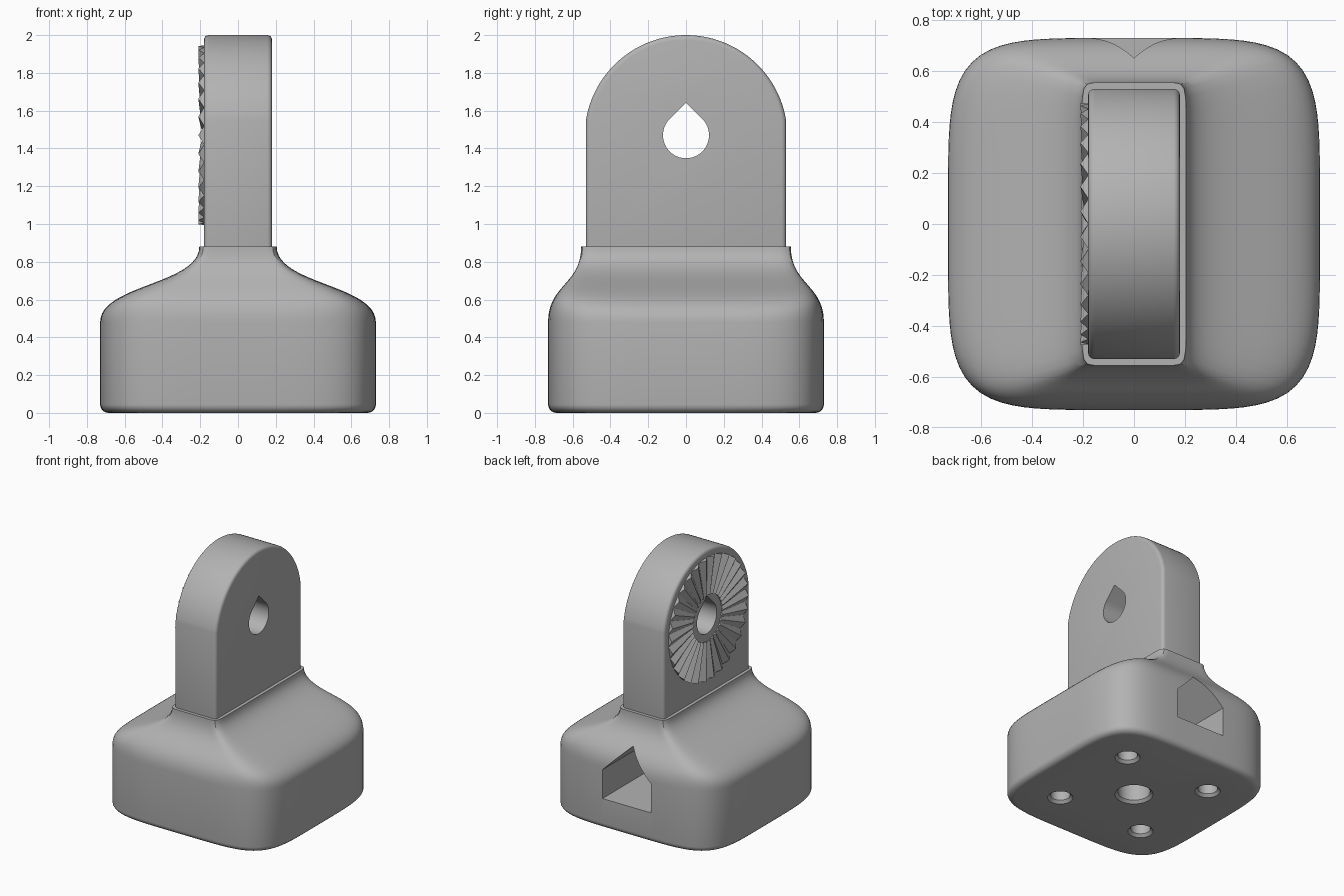
import bpy, bmesh
from math import sin, cos, pi, radians
from mathutils import Vector

old = bpy.data.objects.get("Cube")
if old:
    bpy.data.objects.remove(old, do_unlink=True)

grey = bpy.data.materials.new("plain grey")
grey.use_nodes = True
grey.diffuse_color = (0.45, 0.45, 0.45, 1)
grey.node_tree.nodes["Principled BSDF"].inputs["Base Color"].default_value = grey.diffuse_color


def make_object(name, bm):
    bmesh.ops.recalc_face_normals(bm, faces=bm.faces)
    mesh = bpy.data.meshes.new(name)
    bm.to_mesh(mesh)
    bm.free()
    mesh.materials.append(grey)
    obj = bpy.data.objects.new(name, mesh)
    bpy.context.collection.objects.link(obj)
    return obj


def loft(name, rings):
    """Skin a list of closed rings and cap both ends."""
    bm = bmesh.new()
    loops = [[bm.verts.new(p) for p in ring] for ring in rings]
    for a, b in zip(loops, loops[1:]):
        for i in range(len(a)):
            j = (i + 1) % len(a)
            bm.faces.new((a[i], a[j], b[j], b[i]))
    bm.faces.new(loops[0])
    bm.faces.new(loops[-1])
    return make_object(name, bm)


def activate(obj):
    bpy.ops.object.select_all(action='DESELECT')
    obj.select_set(True)
    bpy.context.view_layer.objects.active = obj


def cut(obj, cutter):
    activate(obj)
    mod = obj.modifiers.new("cut", 'BOOLEAN')
    mod.operation, mod.solver, mod.object = 'DIFFERENCE', 'EXACT', cutter
    bpy.ops.object.modifier_apply(modifier=mod.name)
    bpy.data.objects.remove(cutter, do_unlink=True)


def smooth(obj):
    activate(obj)
    bpy.ops.object.shade_smooth_by_angle(angle=radians(30))


def squircle(hx, hy, z, power, count=128):
    """Rounded rectangle ring; a higher power gives tighter corners."""
    ring = []
    for i in range(count):
        c, s = cos(2 * pi * i / count), sin(2 * pi * i / count)
        k = (abs(c) ** power + abs(s) ** power) ** (-1 / power)
        ring.append((hx * c * k, hy * s * k, z))
    return ring


# Base: rounded foot, straight wall, then a flowing shoulder up to the collar
HALF, FILLET = 0.73, 0.045
rings = []
for i in range(6):
    a = pi / 2 * i / 5
    h = HALF - FILLET * (1 - sin(a))
    rings.append(squircle(h, h, FILLET * (1 - cos(a)), 5))
for i in range(25):
    u = i / 24
    t = (1 - u) ** 3 + 3 * u * (1 - u) ** 2
    z = 0.48 + 0.6 * u * (1 - u) ** 2 + 0.6 * u * u * (1 - u) + 0.4 * u ** 3
    rings.append(squircle(0.205 + 0.525 * t, 0.555 + 0.175 * t, z, 5 + 11 * (1 - t)))
base = loft("base", rings)

# Cable channel with a self-supporting roof, open at the back
house = [(-0.21, 0.235), (0.21, 0.235), (0.21, 0.46), (0, 0.67), (-0.21, 0.46)]
cut(base, loft("channel_cutter", [[(x, y, z) for x, z in house] for y in (-0.21, 1)]))


# Chamfered holes in the underside
def hole_cutter(x, y, radius, top):
    steps = [(-0.02, radius + 0.02), (0, radius + 0.02), (0.02, radius), (top, radius)]
    return loft("hole_cutter", [
        [(x + r * cos(2 * pi * i / 32), y + r * sin(2 * pi * i / 32), z) for i in range(32)]
        for z, r in steps])


cut(base, hole_cutter(0, 0, 0.115, 0.3))
for sx in (-1, 1):
    for sy in (-1, 1):
        cut(base, hole_cutter(0.37 * sx, 0.37 * sy, 0.07, 0.35))
smooth(base)

# Upright plate: straight sides with an arched top
R, CZ = 0.537, 1.463
start = radians(9.3)
arch = [start + (pi - 2 * start) * i / 48 for i in range(49)]
outline = [(-0.53, 0.8), (0.53, 0.8)] + [(R * cos(a), CZ + R * sin(a)) for a in arch]
plate = loft("upright_plate", [[(x, y, z) for y, z in outline] for x in (-0.18, 0.18)])
activate(plate)
bevel = plate.modifiers.new("soft edges", 'BEVEL')
bevel.width, bevel.segments, bevel.limit_method = 0.025, 4, 'ANGLE'
bevel.angle_limit = radians(40)
bpy.ops.object.modifier_apply(modifier=bevel.name)

# Teardrop pivot hole
HZ, HR = 1.47, 0.122
drop = [(0, HZ + HR * 2 ** 0.5)]
for i in range(33):
    a = radians(135 + 270 * i / 32)
    drop.append((HR * cos(a), HZ + HR * sin(a)))
cut(plate, loft("pivot_cutter", [[(x, y, z) for y, z in drop] for x in (-1, 1)]))
smooth(plate)

# Ring of radial locking teeth on the right face
TEETH, INNER, OUTER = 30, 0.18, 0.475
bm = bmesh.new()
for n in range(TEETH):
    ends = []
    for r, peak in ((INNER, -0.195), (OUTER, -0.21)):
        tri = []
        for k, x in ((-0.5, -0.179), (0, peak), (0.5, -0.179)):
            a = 2 * pi * (n + k) / TEETH
            tri.append(bm.verts.new(Vector((x, r * cos(a), HZ + r * sin(a)))))
        ends.append(tri)
    a, b = ends
    bm.faces.new(a)
    bm.faces.new(b)
    for i in range(3):
        j = (i + 1) % 3
        bm.faces.new((a[i], a[j], b[j], b[i]))
make_object("locking_teeth", bm)
